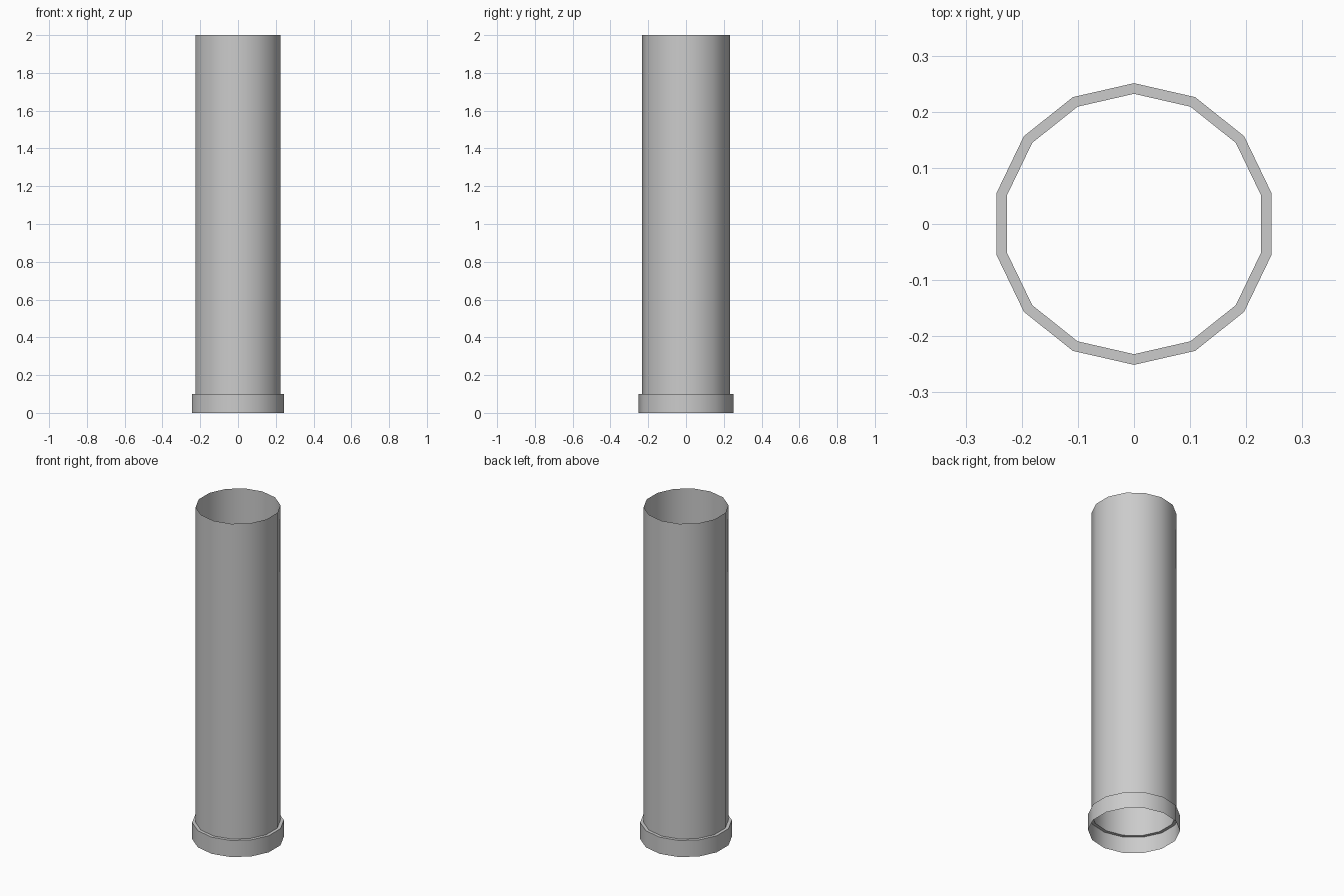
import bpy, bmesh, math

if "Cube" in bpy.data.objects:
    bpy.data.objects.remove(bpy.data.objects["Cube"])

SIDES = 14
# open profile: wide collar, flat ledge, long thin-walled tube (radius, height)
PROFILE = [(0.251, 0.0), (0.251, 0.1), (0.232, 0.1), (0.232, 2.0)]

bm = bmesh.new()
rings = []
for r, z in PROFILE:
    ring = []
    for i in range(SIDES):
        a = math.pi / 2 + 2 * math.pi * i / SIDES
        ring.append(bm.verts.new((r * math.cos(a), r * math.sin(a), z)))
    rings.append(ring)

# skin neighbouring rings, leaving both ends open
for low, high in zip(rings, rings[1:]):
    for i in range(SIDES):
        j = (i + 1) % SIDES
        bm.faces.new((low[i], low[j], high[j], high[i]))

mesh = bpy.data.meshes.new("pipe")
bm.to_mesh(mesh)
bm.free()
pipe = bpy.data.objects.new("pipe_with_collar", mesh)
bpy.context.collection.objects.link(pipe)

# smooth around the wall, sharp at the ledge
bpy.context.view_layer.objects.active = pipe
pipe.select_set(True)
bpy.ops.object.shade_smooth_by_angle(angle=math.radians(35))
